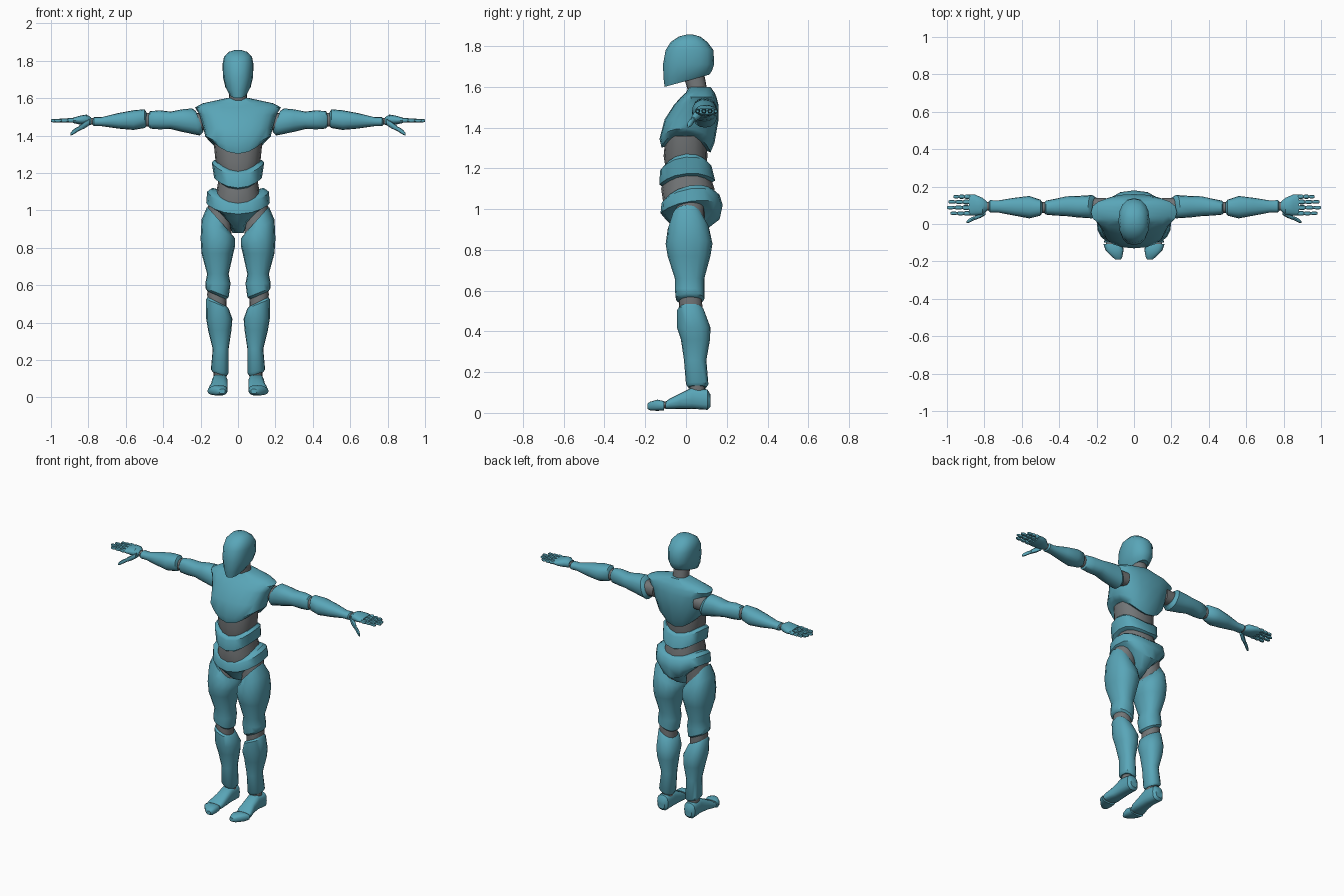
import bpy, bmesh, math


def material(name, rgb):
    m = bpy.data.materials.new(name)
    m.diffuse_color = (*rgb, 1)
    return m


TEAL = material("teal shell", (0.10, 0.38, 0.48))
GRAY = material("joint gray", (0.17, 0.18, 0.185))
ORDER = {"X": (2, 0, 1), "Y": (0, 2, 1), "Z": (0, 1, 2)}


def loft(name, mat, rings, axis="Z", n=16, p=2.3, mirror=False):
    """Skin rings (t, a0, a1, b0, b1, tilt_a, tilt_b, saddle) along an axis."""
    bm = bmesh.new()
    loops, order = [], ORDER[axis]

    def vert(a, b, t):
        src = (a, b, t)
        return bm.verts.new([src[i] for i in order])

    for ring in rings:
        t, a0, a1, b0, b1, ta, tb, sad = (tuple(ring) + (0, 0, 0))[:8]
        loop = []
        for i in range(n):
            ang = 2 * math.pi * i / n
            c, s = math.cos(ang), math.sin(ang)
            u = math.copysign(abs(c) ** (2 / p), c)
            v = math.copysign(abs(s) ** (2 / p), s)
            loop.append(vert((a0 + a1) / 2 + u * (a1 - a0) / 2,
                             (b0 + b1) / 2 + v * (b1 - b0) / 2,
                             t + ta * u + tb * v + sad * u * u))
        loops.append(loop)
    for lo, hi in zip(loops, loops[1:]):
        for i in range(n):
            j = (i + 1) % n
            bm.faces.new((lo[i], lo[j], hi[j], hi[i]))
    for loop, ring in ((loops[0], rings[0]), (loops[-1], rings[-1])):
        sad = ring[7] if len(ring) > 7 else 0
        mid = vert((ring[1] + ring[2]) / 2, (ring[3] + ring[4]) / 2, ring[0] + sad / 2)
        for i in range(n):
            bm.faces.new((loop[i], loop[(i + 1) % n], mid))
    bmesh.ops.recalc_face_normals(bm, faces=bm.faces)
    me = bpy.data.meshes.new(name)
    bm.to_mesh(me)
    bm.free()
    me.materials.append(mat)
    ob = bpy.data.objects.new(name, me)
    bpy.context.collection.objects.link(ob)
    bpy.ops.object.select_all(action="DESELECT")
    ob.select_set(True)
    bpy.context.view_layer.objects.active = ob
    bpy.ops.object.shade_smooth_by_angle(angle=math.radians(40))
    if mirror:
        ob.modifiers.new("mirror", "MIRROR").use_axis = (True, False, False)
    return ob


def body(name, mat, rings, **kw):
    """Centred part: rings are (z, half_width, y0, y1, tilt, saddle)."""
    full = []
    for r in rings:
        z, w, y0, y1, tb, sad = (tuple(r) + (0, 0))[:6]
        full.append((z, -w, w, y0, y1, 0, tb, sad))
    return loft(name, mat, full, **kw)


# head and neck
body("head", TEAL, [
    (1.63, .048, -.105, .115, .03), (1.66, .068, -.11, .128, .02),
    (1.71, .08, -.113, .138), (1.78, .083, -.10, .135),
    (1.82, .075, -.075, .105), (1.847, .05, -.035, .07), (1.856, .02, 0, .035)])
body("neck", GRAY, [(1.53, .055, .015, .11), (1.58, .05, .01, .105), (1.66, .045, -.015, .09)])

# torso
body("chest", TEAL, [
    (1.29, .15, -.12, .12, -.012, .085), (1.335, .175, -.13, .14, -.01, .06),
    (1.44, .185, -.105, .16), (1.51, .205, -.06, .16), (1.55, .23, -.025, .15),
    (1.572, .19, 0, .14), (1.60, .06, .015, .12)], n=20, p=2.4)
body("ribcage", GRAY, [(1.20, .10, -.10, .10), (1.26, .12, -.11, .105), (1.36, .13, -.10, .10)])
body("abdomen", TEAL, [
    (1.215, .125, -.115, .11, .012, .055), (1.20, .14, -.128, .125, .012, .055),
    (1.13, .128, -.13, .143, .01, .045), (1.12, .11, -.115, .125, .01, .045)])
body("waist", GRAY, [(1.02, .13, -.11, .14), (1.10, .115, -.122, .14), (1.19, .10, -.10, .11)])
body("pelvis", TEAL, [
    (1.065, .145, -.11, .14, .025, .05), (1.05, .165, -.12, .165, .02, .05),
    (1.0, .17, -.125, .18, .02, .04), (.95, .13, -.10, .165, 0, .07),
    (.90, .06, -.05, .10, 0, .06), (.88, .03, -.01, .06)])

# legs
loft("hip_joint", GRAY, [
    (.90, .03, .165, -.06, .09, .07), (1.0, .04, .155, -.05, .09, .06)], mirror=True)
loft("thigh", TEAL, [
    (.95, .04, .165, -.07, .08, .07), (.90, .015, .195, -.09, .115, .05),
    (.83, .015, .20, -.10, .13, .02), (.77, .025, .195, -.09, .12),
    (.66, .05, .165, -.055, .09), (.61, .04, .175, -.055, .09),
    (.56, .05, .175, -.05, .09, .025), (.545, .07, .165, -.03, .07, .025)], mirror=True)
loft("knee_joint", GRAY, [
    (.47, .06, .155, -.03, .08), (.53, .062, .165, -.035, .08, .02),
    (.59, .065, .16, -.03, .075)], mirror=True)
loft("shin", TEAL, [
    (.515, .065, .16, -.03, .075, .025), (.50, .05, .17, -.045, .09, .025),
    (.42, .03, .17, -.045, .12), (.36, .035, .16, -.025, .118),
    (.26, .05, .135, -.01, .10), (.14, .05, .145, 0, .11, .01),
    (.125, .06, .135, .01, .10, .01)], mirror=True)
loft("ankle_joint", GRAY, [(.08, .06, .13, .015, .095), (.15, .065, .13, .02, .09)], mirror=True)
loft("foot", TEAL, [
    (.12, .075, .125, .03, .09), (.105, .06, .14, .015, .115),
    (.03, .055, .14, .02, .125), (-.03, .055, .145, .02, .095),
    (-.08, .055, .158, .018, .07), (-.10, .06, .16, .02, .055)],
    axis="Y", p=2.8, mirror=True)
loft("toe_joint", GRAY, [(-.08, .065, .15, .022, .055), (-.125, .065, .15, .022, .055)],
     axis="Y", mirror=True)
loft("toes", TEAL, [
    (-.108, .06, .163, .012, .058), (-.14, .056, .152, .01, .065),
    (-.175, .062, .118, .012, .055), (-.19, .07, .10, .02, .045)],
    axis="Y", p=2.8, mirror=True)

# arms
loft("shoulder_joint", GRAY, [(.15, .05, .14, 1.43, 1.52), (.23, .045, .14, 1.425, 1.52)],
     axis="X", mirror=True)
loft("upper_arm", TEAL, [
    (.205, .04, .14, 1.42, 1.53, 0, .02), (.225, .03, .155, 1.40, 1.545, 0, .02),
    (.30, .035, .15, 1.42, 1.54), (.36, .042, .148, 1.435, 1.528),
    (.42, .045, .135, 1.433, 1.535), (.47, .05, .125, 1.437, 1.53),
    (.48, .06, .115, 1.45, 1.515)], axis="X", mirror=True)
loft("elbow_joint", GRAY, [(.455, .058, .118, 1.447, 1.52), (.515, .058, .118, 1.447, 1.52)],
     axis="X", mirror=True)
loft("forearm", TEAL, [
    (.49, .06, .115, 1.45, 1.525), (.50, .045, .13, 1.44, 1.54),
    (.56, .03, .15, 1.43, 1.535), (.64, .045, .14, 1.437, 1.52),
    (.73, .062, .125, 1.45, 1.498), (.77, .062, .128, 1.45, 1.498),
    (.778, .072, .118, 1.457, 1.49)], axis="X", mirror=True)
loft("wrist_joint", GRAY, [(.76, .072, .118, 1.458, 1.492), (.80, .072, .118, 1.458, 1.495)],
     axis="X", mirror=True)

# hands: palm, four jointed fingers, thumb
loft("palm", TEAL, [
    (.786, .07, .12, 1.457, 1.498), (.81, .05, .14, 1.455, 1.512),
    (.85, .045, .157, 1.46, 1.505), (.882, .045, .158, 1.467, 1.495)],
    axis="X", mirror=True)
for name, y, tip in (("index", .057, .98), ("middle", .088, 1.0),
                     ("ring", .118, .992), ("little", .146, .965)):
    step = (tip - .875) / 3
    for k in range(3):
        x, r = .875 + k * step, .0125 - .0015 * k
        z = 1.482 - .001 * k
        loft(f"{name}_finger_{k + 1}", TEAL, [
            (x, y - r * .7, y + r * .7, z - r * .7, z + r * .7),
            (x + step * .3, y - r, y + r, z - r, z + r),
            (x + step * .8, y - r, y + r, z - r, z + r),
            (x + step, y - r * .6, y + r * .6, z - r * .6, z + r * .6)],
            axis="X", n=8, mirror=True)
loft("thumb_base", TEAL, [
    (.795, .048, .085, 1.455, 1.49), (.82, .033, .068, 1.438, 1.475),
    (.85, .022, .045, 1.425, 1.452)], axis="X", n=8, mirror=True)
loft("thumb_tip", TEAL, [
    (.848, .024, .042, 1.427, 1.45), (.865, .015, .038, 1.415, 1.443),
    (.885, .006, .026, 1.403, 1.428), (.895, .006, .016, 1.40, 1.414)],
    axis="X", n=8, mirror=True)
